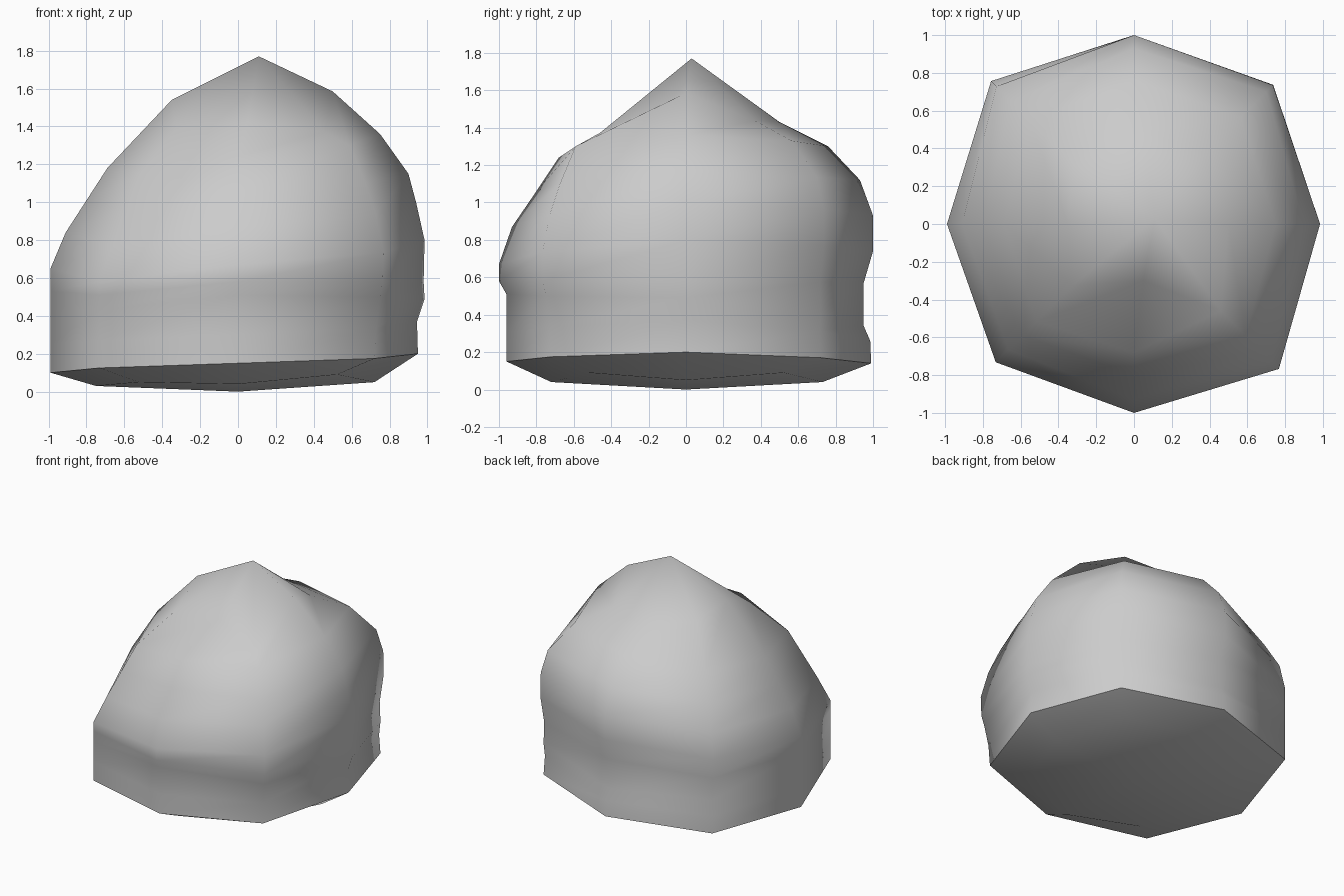
import bpy, bmesh, math

if "Cube" in bpy.data.objects:
    bpy.data.objects.remove(bpy.data.objects["Cube"])

# (radius, height) profiles on the four main directions, rim to crown
right = [(.95, .20), (.945, .37), (.985, .49), (.98, .58), (.985, .80), (.94, 1.0), (.90, 1.15), (.75, 1.36), (.50, 1.585)]
back = [(.99, .14), (.985, .26), (.95, .34), (.95, .57), (1.0, .74), (1.0, .93), (.93, 1.12), (.76, 1.30), (.50, 1.43)]
left = [(.99, .10), (.99, .25), (.99, .42), (.99, .53), (.99, .65), (.91, .84), (.80, 1.01), (.69, 1.18), (.35, 1.54)]
front = [(.96, .15), (.96, .30), (.96, .51), (1.0, .58), (1.0, .67), (.93, .87), (.80, 1.06), (.68, 1.24), (.30, 1.42)]

# diagonal corners: heights are averaged from the neighbours, radii are given
corner_r = {
    "right_back": [1.02, 1.01, 1.02, 1.015, 1.042, 1.04, .99, .80, .52],
    "back_left": [1.07, 1.07, 1.07, 1.07, 1.07, 1.03, .92, .775, .45],
    "front_right": [1.02, 1.03, 1.06, 1.08, 1.085, 1.03, .95, .835, .65],
}


def blend(a, b, radii, crown_drop):
    out = [(r, (p[1] + q[1]) / 2) for r, p, q in zip(radii, a, b)]
    out[-1] = (out[-1][0], out[-1][1] - crown_drop)
    return out


# front left corner: plain wall, then one straight slope
left_front = [(1.035, z) for z in (.125, .27, .43, .51, .58)]
left_front += [(.94, .77), (.835, .96), (.73, 1.15), (.46, 1.39)]

profiles = [right, blend(right, back, corner_r["right_back"], .07),
            back, blend(back, left, corner_r["back_left"], 0),
            left, left_front,
            front, blend(front, right, corner_r["front_right"], .13)]

bm = bmesh.new()


def ring(points, dx=0):
    vs = []
    for i, (r, z) in enumerate(points):
        a = math.radians(45 * i)
        shift = dx if i in (2, 6) else 0
        vs.append(bm.verts.new((r * math.cos(a) + shift, r * math.sin(a), z)))
    return vs


# underside ring, then wall and crown rings
under = [(.72, .05), (.74, .09), (.73, .04), (.75, .05), (.75, .03), (.74, .05), (.72, .04), (.74, .09)]
rings = [ring(under)]
for j in range(9):
    rings.append(ring([p[j] for p in profiles], .05 if j == 8 else 0))
bottom = bm.verts.new((0, 0, 0))
peak = bm.verts.new((.11, .03, 1.77))

for lo, hi in zip(rings, rings[1:]):
    for i in range(8):
        k = (i + 1) % 8
        bm.faces.new((lo[i], lo[k], hi[k], hi[i]))
for i in range(8):
    k = (i + 1) % 8
    bm.faces.new((bottom, rings[0][k], rings[0][i]))
    bm.faces.new((rings[-1][i], rings[-1][k], peak))
bmesh.ops.recalc_face_normals(bm, faces=bm.faces[:])

mesh = bpy.data.meshes.new("boulder")
bm.to_mesh(mesh)
bm.free()
boulder = bpy.data.objects.new("boulder", mesh)
bpy.context.collection.objects.link(boulder)
bpy.context.view_layer.objects.active = boulder
boulder.select_set(True)
bpy.ops.object.shade_smooth_by_angle(angle=math.radians(60))
